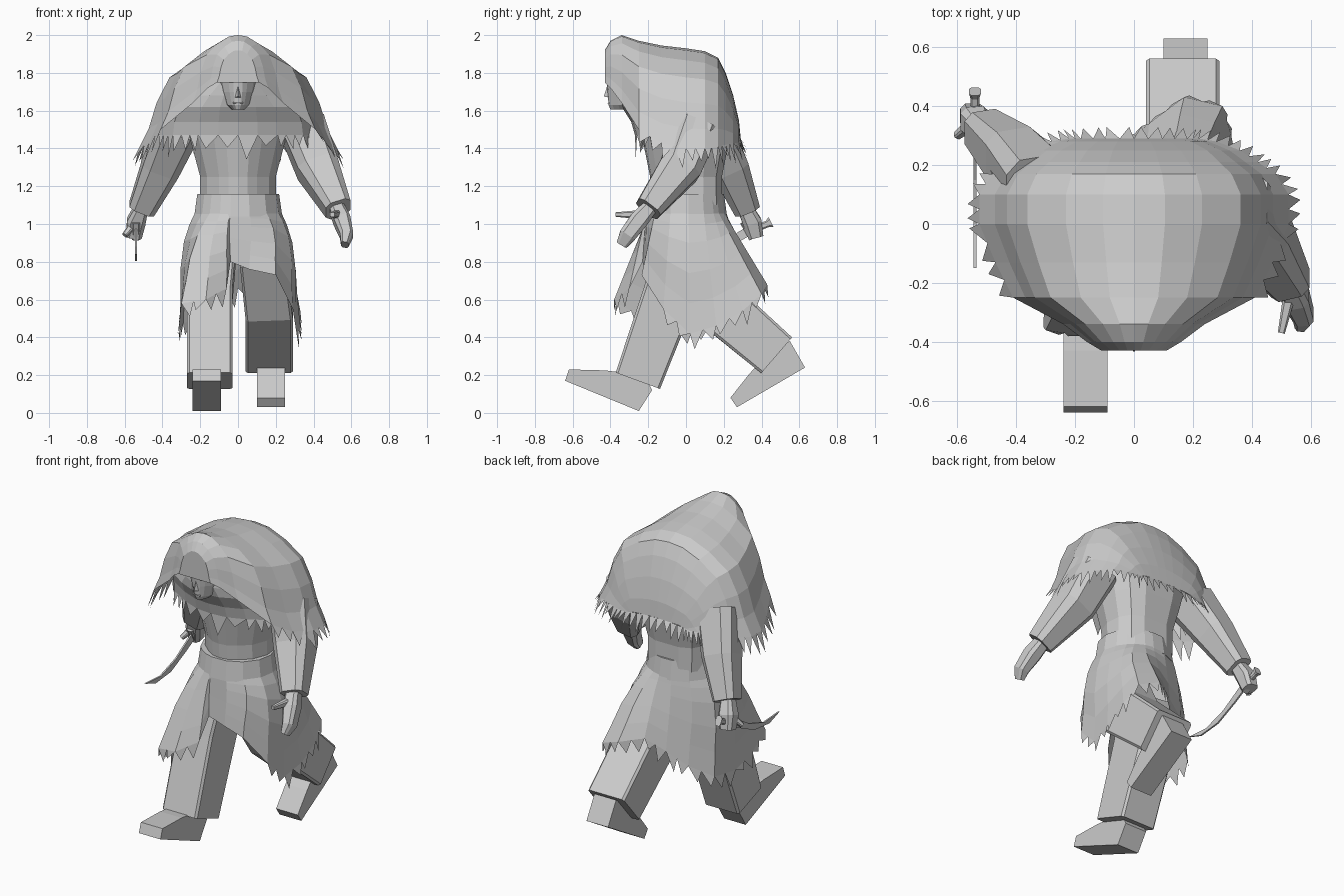
import bpy
import random
from math import atan2, sin, cos
from mathutils import Vector

random.seed(4)
if "Cube" in bpy.data.objects:
    bpy.data.objects.remove(bpy.data.objects["Cube"])

grey = bpy.data.materials.new("plain_grey")
grey.use_nodes = True
grey.diffuse_color = (0.6, 0.6, 0.6, 1)
grey.node_tree.nodes["Principled BSDF"].inputs["Base Color"].default_value = (0.6, 0.6, 0.6, 1)


def make(name, verts, faces):
    mesh = bpy.data.meshes.new(name)
    mesh.from_pydata([tuple(v) for v in verts], [], faces)
    mesh.materials.append(grey)
    obj = bpy.data.objects.new(name, mesh)
    bpy.context.collection.objects.link(obj)
    return obj


def loft(name, rings, caps=(True, True), closed=True):
    """Skin a list of rings, lowest or first ring first."""
    n = len(rings[0])
    verts = [v for ring in rings for v in ring]
    faces = [(r * n + i, r * n + (i + 1) % n, (r + 1) * n + (i + 1) % n, (r + 1) * n + i)
             for r in range(len(rings) - 1) for i in range(n if closed else n - 1)]
    if caps[0]:
        faces.append(tuple(reversed(range(n))))
    if caps[1]:
        faces.append(tuple(range(len(verts) - n, len(verts))))
    return make(name, verts, faces)


HALF = [(0, 0), (.25, .02), (.5, .1), (.82, .25), (1, .5), (.96, .74), (.76, .92), (.4, 1), (0, 1)]
OVAL = HALF + [(-x, y) for x, y in HALF[-2:0:-1]]


def oval(z, rx, front, back):
    """Egg-shaped level ring, starting at the front centre."""
    return [Vector((x * rx, front + (back - front) * y, z)) for x, y in OVAL]


SLOPE = [(1, 0), (.9, .2), (.82, .46), (.69, .71), (.44, .88), (.2, .98)]
ARCH = SLOPE + [(0, 1)] + [(-x, z) for x, z in reversed(SLOPE)]


def arch(y, half, low, top):
    """Upright arch of the mantle, from the left hem over to the right hem."""
    return [Vector((x * half, y, low + (top - low) * z)) for x, z in ARCH]


def limb(name, path, sizes, chamfer=.6):
    """Tapered box with cut corners along a path; sizes are half width and half depth."""
    path = [Vector(p) for p in path]
    c = chamfer
    shape = [(-c, -1), (c, -1), (1, -c), (1, c), (c, 1), (-c, 1), (-1, c), (-1, -c)]
    rings = []
    for i, p in enumerate(path):
        axis = (path[min(i + 1, len(path) - 1)] - path[max(i - 1, 0)]).normalized()
        side = (Vector((1, 0, 0)) - axis * axis.x).normalized()
        depth = axis.cross(side)
        w, d = sizes[i]
        rings.append([p + side * u * w + depth * v * d for u, v in shape])
    return loft(name, rings)


def slab(name, profile, x, half):
    """Side profile in y and z, given thickness across x."""
    return loft(name, [[(x + s * half, y, z) for y, z in profile] for s in (-1, 1)])


def fringe(name, edge, count, length, flare=.03):
    """Row of ragged teeth hanging from an edge."""
    verts, faces = [], []
    for a, b in zip(edge, edge[1:]):
        for k in range(count):
            p, q = a.lerp(b, k / count), a.lerp(b, (k + 1) / count)
            tip = p.lerp(q, random.uniform(.2, .8))
            out = Vector((tip.x, tip.y, 0)).normalized() * flare
            tip = tip + out - Vector((0, 0, length * random.uniform(.5, 1.2)))
            faces.append(tuple(range(len(verts), len(verts) + 3)))
            verts += [p, tip, q]
    return make(name, verts, faces)


# Torso
loft("torso", [oval(1.1, .2, -.18, .19), oval(1.25, .2, -.19, .19),
               oval(1.4, .24, -.22, .22), oval(1.55, .28, -.25, .24)])

# Hooded mantle, arch by arch from the brow to the back
mantle = [arch(-.43, .11, 1.75, 1.92), arch(-.4, .16, 1.72, 1.97), arch(-.34, .24, 1.64, 2.0),
          arch(-.25, .41, 1.5, 1.97), arch(-.13, .47, 1.43, 1.945), arch(0, .525, 1.4, 1.93),
          arch(.1, .525, 1.4, 1.915), arch(.17, .48, 1.41, 1.88), arch(.21, .42, 1.42, 1.8),
          arch(.25, .36, 1.43, 1.68), arch(.28, .28, 1.43, 1.55), arch(.29, .22, 1.43, 1.45)]
loft("mantle", mantle, (False, False), False)
hem = [m[0] for m in mantle[3:]] + mantle[-1][2:-2:2] + [m[-1] for m in reversed(mantle[3:])]
fringe("mantle_fringe", hem, 2, .1, .04)

# Chest drape wrapping the shoulders under the chin, with pointed collar
drape = [oval(1.47, .42, -.27, .25), oval(1.54, .41, -.29, .24), oval(1.62, .38, -.34, .2),
         oval(1.68, .3, -.36, .15), oval(1.76, .17, -.38, .1)]
loft("chest_drape", drape, (False, True))
fringe("collar_points", drape[0][14:] + drape[0][:3], 1, .11, 0)
for row in (drape[0][2:5], drape[0][12:15]):
    fringe("shoulder_fringe", row, 3, .1, .01)

# Face, closed above by the brow band
loft("face", [oval(1.605, .035, -.4, -.2), oval(1.63, .065, -.41, -.2),
              oval(1.7, .09, -.415, -.2), oval(1.755, .1, -.42, -.2)])
make("brow_band", mantle[0], [tuple(range(len(ARCH)))])
make("nose", [(-.016, -.412, 1.67), (.016, -.412, 1.67), (0, -.435, 1.675), (0, -.418, 1.73)],
     [(0, 2, 3), (2, 1, 3), (0, 1, 2)])
limb("mouth", [(-.025, -.41, 1.64), (0, -.412, 1.642), (.025, -.41, 1.64)], [(.004, .005)] * 3)

# Arms, cuffs and hands
limb("left_arm", [(.34, .06, 1.52), (.42, -.03, 1.3), (.53, -.2, 1.08)],
     [(.12, .12), (.11, .11), (.07, .07)])
limb("right_arm", [(-.32, .12, 1.52), (-.41, .23, 1.3), (-.51, .32, 1.08)],
     [(.12, .12), (.1, .1), (.07, .07)])
limb("left_hand", [(.52, -.19, 1.09), (.55, -.25, 1.02), (.575, -.31, .94), (.565, -.34, .89)],
     [(.04, .04), (.045, .05), (.035, .045), (.02, .03)])
limb("left_thumb", [(.53, -.23, 1.05), (.5, -.37, 1.05)], [(.022, .025), (.012, .012)])
limb("right_hand", [(-.51, .31, 1.09), (-.54, .35, 1.01), (-.55, .37, .93)],
     [(.035, .04), (.05, .05), (.04, .04)])
limb("right_thumb", [(-.55, .34, 1.0), (-.6, .3, .94)], [(.02, .02), (.013, .013)])

# Curved knife held in the right hand
slab("knife_blade", [(.33, .99), (.15, .88), (0, .83), (-.15, .84), (-.05, .805), (.1, .82), (.25, .89), (.36, .95)],
     -.54, .005)
limb("knife_guard", [(-.54, .3, 1.01), (-.54, .35, .92)], [(.02, .015)] * 2)
limb("knife_handle", [(-.54, .33, .96), (-.54, .43, 1.0), (-.54, .45, 1.01)],
     [(.015, .018), (.015, .018), (.02, .03)])

# Legs: right steps forward, left trails behind
limb("right_leg", [(-.13, -.02, .85), (-.15, -.09, .62), (-.15, -.255, .17)],
     [(.12, .14), (.12, .14), (.12, .125)], .9)
limb("left_leg", [(.13, .0, .85), (.165, .16, .58), (.165, .48, .305)],
     [(.12, .14), (.125, .14), (.125, .125)], .9)

# Shoes
slab("right_shoe", [(-.25, .01), (-.64, .17), (-.62, .23), (-.43, .225), (-.22, .2), (-.18, .12)], -.165, .075)
slab("left_shoe", [(.27, .03), (.63, .24), (.55, .38), (.4, .28), (.33, .2), (.235, .08)], .175, .075)

# Ragged coat skirt: hem columns run from the front opening around the left side
HEM = [(.06, -.22, .76), (.2, -.235, .73), (.29, -.12, .55), (.31, .02, .42), (.33, .16, .46),
       (.33, .3, .54), (.3, .4, .63), (.17, .43, .68), (.05, .34, .7), (-.05, .27, .62),
       (-.17, .22, .54), (-.29, .13, .47), (-.31, -.05, .45), (-.31, -.22, .5),
       (-.3, -.36, .58), (-.17, -.38, .6), (-.06, -.3, .66), (-.04, -.23, .8)]
skirt_hem = [Vector(p) for p in HEM]
angles = [atan2(h.y, h.x) for h in skirt_hem]
rings = []
for t in (1, .75, .5, .25, .1, 0):
    ring = []
    for h, a in zip(skirt_hem, angles):
        p = Vector((.23 * cos(a), .215 * sin(a), 1.06)).lerp(h, t)
        p.x *= 1 + 1.1 * t * (1 - t) ** 2
        ring.append(p)
    rings.append(ring)
loft("coat_skirt", rings, (False, False))
fringe("skirt_fringe", skirt_hem[2:17], 2, .08, .01)

# Belt sitting over the top of the skirt
loft("belt", [[(r * cos(a), (r - .015) * sin(a), z) for a in angles]
              for r, z in ((.235, 1.04), (.218, 1.16))])
